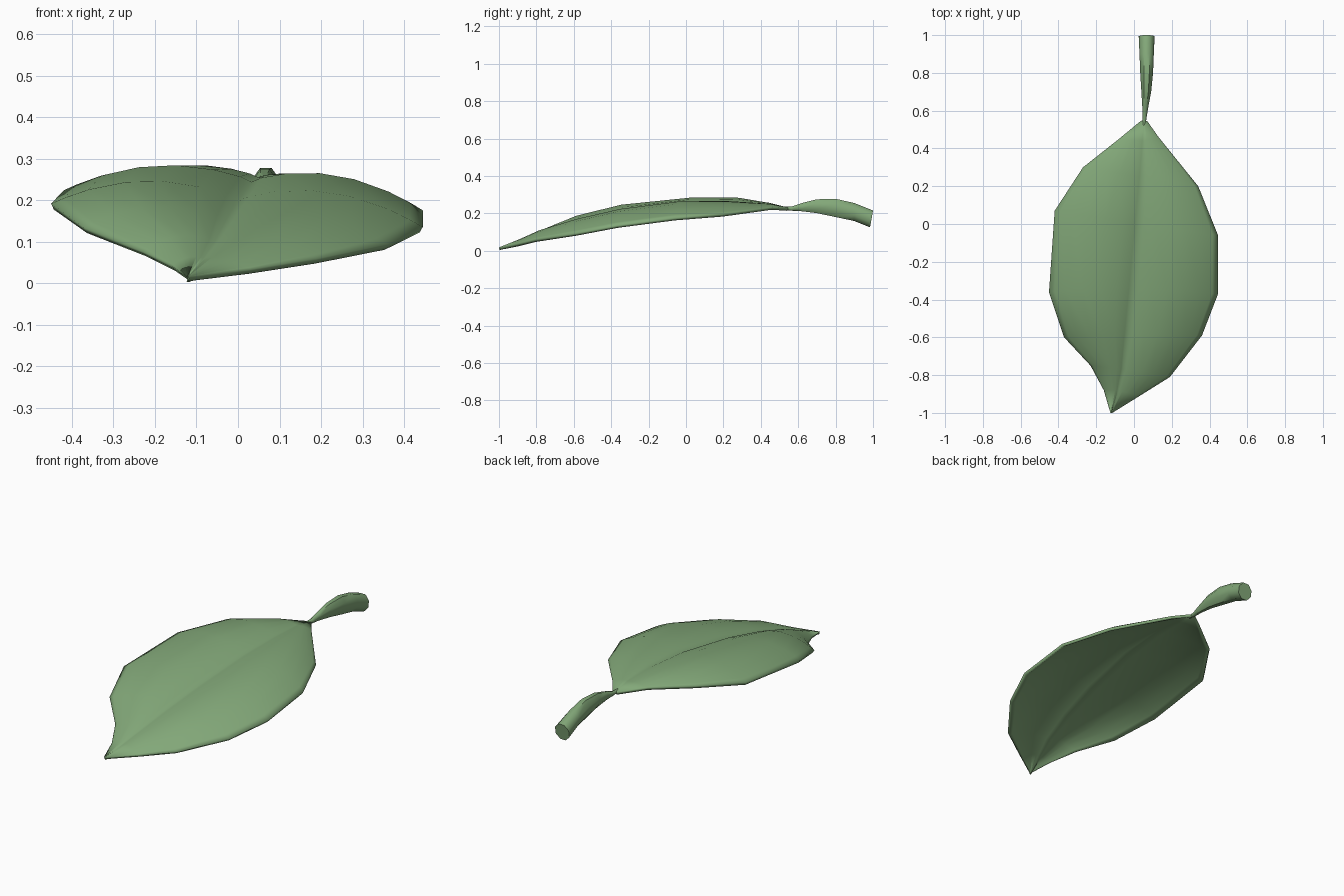
import bpy, bmesh, math
from mathutils import Vector

cube = bpy.data.objects.get("Cube")
if cube:
    bpy.data.objects.remove(cube, do_unlink=True)

# One flat green for the whole plant
green = bpy.data.materials.new("leaf green")
green.use_nodes = True
colour = (0.225, 0.39, 0.19, 1)
green.diffuse_color = colour
green.node_tree.nodes["Principled BSDF"].inputs["Base Color"].default_value = colour


def add_object(name, bm, angle):
    mesh = bpy.data.meshes.new(name)
    bm.to_mesh(mesh)
    bm.free()
    mesh.materials.append(green)
    obj = bpy.data.objects.new(name, mesh)
    bpy.context.collection.objects.link(obj)
    bpy.ops.object.select_all(action='DESELECT')
    obj.select_set(True)
    bpy.context.view_layer.objects.active = obj
    bpy.ops.object.shade_smooth_by_angle(angle=math.radians(angle))
    return obj


def bridge(bm, rows, closed=False):
    count = len(rows[0])
    for a, b in zip(rows, rows[1:]):
        for j in range(count if closed else count - 1):
            k = (j + 1) % count
            bm.faces.new((a[j], b[j], b[k], a[k]))


# Leaf stations from base to tip: left-hand edge, midrib, right-hand edge
far_edge = [(.035, .545, .228), (-.08, .45, .248), (-.27, .30, .252), (-.42, .07, .224),
            (-.45, -.36, .192), (-.37, -.60, .134), (-.23, -.75, .077), (-.16, -.88, .042), (-.125, -1, .018)]
midrib = [(.053, .55, .232), (.052, .44, .249), (.048, .25, .258), (.032, .0, .248),
          (.0, -.34, .202), (-.03, -.58, .154), (-.058, -.77, .103), (-.085, -.88, .062), (-.12, -1, .018)]
near_edge = [(.07, .545, .228), (.13, .46, .232), (.34, .20, .196), (.445, -.06, .176),
             (.445, -.37, .136), (.36, -.59, .094), (.19, -.81, .06), (.03, -.91, .035), (-.115, -1, .018)]
bulge = [0, .008, .03, .048, .05, .042, .024, .01, 0]
steps = (.06, .2, .4, .6, .8, .93, 1)


def arch(rib, edge, t, h):
    p = Vector(rib).lerp(Vector(edge), t)
    p.z += h * 4 * t * (1 - t)
    return p


bm = bmesh.new()
rows = []
for left, rib, right, h in zip(far_edge, midrib, near_edge, bulge):
    points = [arch(rib, left, t, h) for t in reversed(steps)]
    points.append(Vector(rib) - Vector((0, 0, h * .08)))
    points += [arch(rib, right, t, h) for t in steps]
    rows.append([bm.verts.new(p) for p in points])
bridge(bm, rows)
leaf = add_object("leaf_blade", bm, 100)
thick = leaf.modifiers.new("thickness", 'SOLIDIFY')
thick.thickness = .016
thick.offset = -1

# Stem: rings of y, centre x, centre z, half width, half height
rings = [(.52, .052, .228, .008, .008), (.565, .056, .225, .011, .011), (.62, .06, .233, .016, .022),
         (.70, .065, .238, .026, .037), (.80, .067, .229, .034, .049),
         (.90, .067, .207, .038, .048), (.992, .067, .17, .042, .045)]
sides = 8
bm = bmesh.new()
rows = []
for y, x, z, rx, rz in rings:
    lean = .008 if y > .95 else 0
    ring = []
    for k in range(sides):
        a = math.tau * (k + .5) / sides
        c, s = math.cos(a) * 1.08, math.sin(a) * 1.08
        ring.append(bm.verts.new((x + rx * c, y + lean * s, z + rz * s)))
    rows.append(ring)
bridge(bm, rows, closed=True)
bm.faces.new(rows[0])
bm.faces.new(rows[-1])
bmesh.ops.recalc_face_normals(bm, faces=bm.faces)
add_object("leaf_stem", bm, 50)
